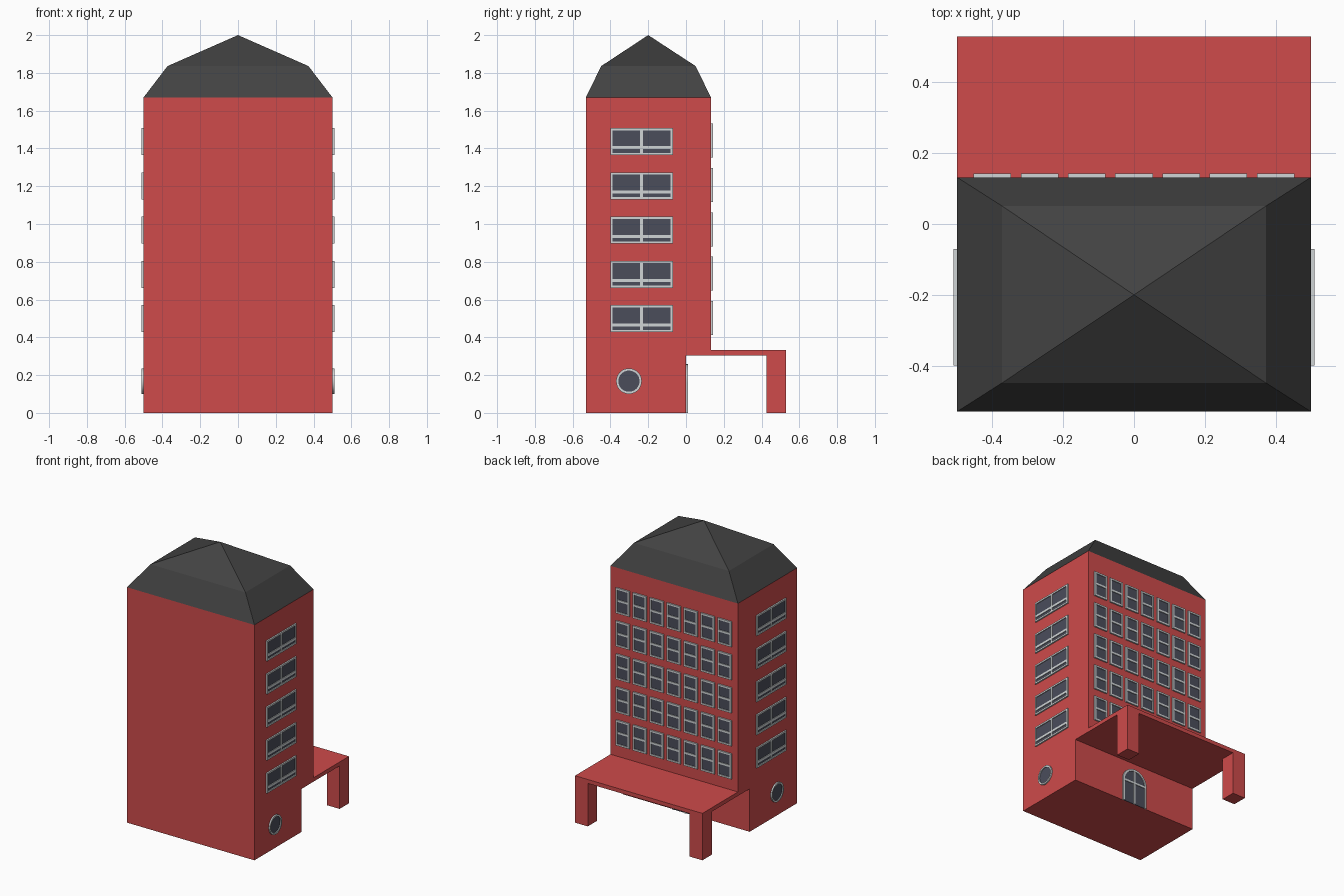
import bpy, bmesh, math

if "Cube" in bpy.data.objects:
    bpy.data.objects.remove(bpy.data.objects["Cube"])


def material(name, rgb):
    m = bpy.data.materials.new(name)
    m.diffuse_color = (*rgb, 1)
    m.use_nodes = True
    m.node_tree.nodes["Principled BSDF"].inputs["Base Color"].default_value = m.diffuse_color
    return m


RED = material("red_wall", (0.62, 0.07, 0.07))
DARK = material("dark_roof", (0.055, 0.055, 0.055))
GLASS = material("window_glass", (0.07, 0.075, 0.105))
FRAME = material("window_frame", (0.63, 0.66, 0.67))


def finish(name, bm, mat, smooth=False):
    bmesh.ops.recalc_face_normals(bm, faces=bm.faces[:])
    me = bpy.data.meshes.new(name)
    bm.to_mesh(me)
    bm.free()
    me.materials.append(mat)
    ob = bpy.data.objects.new(name, me)
    bpy.context.collection.objects.link(ob)
    if smooth:
        bpy.ops.object.select_all(action='DESELECT')
        ob.select_set(True)
        bpy.context.view_layer.objects.active = ob
        bpy.ops.object.shade_smooth_by_angle(angle=math.radians(40))
    return ob


def panel(bm, place, outline, d0, d1):
    """Solid slab with a 2D outline, from depth d0 to d1."""
    a = [bm.verts.new(place(u, v, d0)) for u, v in outline]
    b = [bm.verts.new(place(u, v, d1)) for u, v in outline]
    bm.faces.new(a)
    bm.faces.new(b)
    for i in range(len(a)):
        j = (i + 1) % len(a)
        bm.faces.new((a[i], a[j], b[j], b[i]))


def ring(bm, place, outer, inner, d0, d1, closed=True):
    """Frame between two matching outlines."""
    loops = [[bm.verts.new(place(u, v, d)) for u, v in o]
             for o, d in ((outer, d0), (outer, d1), (inner, d1), (inner, d0))]
    n = len(outer)
    for k in range(4):
        p, q = loops[k], loops[(k + 1) % 4]
        for i in range(n if closed else n - 1):
            j = (i + 1) % n
            bm.faces.new((p[i], p[j], q[j], q[i]))
    if not closed:
        for e in (0, n - 1):
            bm.faces.new([l[e] for l in loops])


def rect(u0, u1, v0, v1):
    return [(u0, v0), (u1, v0), (u1, v1), (u0, v1)]


def arc(cu, cv, r, a0, a1, n):
    return [(cu + r * math.cos(a0 + (a1 - a0) * i / n),
             cv + r * math.sin(a0 + (a1 - a0) * i / n)) for i in range(n)]


def window(fr, gl, place, u0, u1, v0, v1, bar0, bar1, mullion):
    """Rectangular window: border, cross bar, optional mullion, glass."""
    t = 0.012
    ring(fr, place, rect(u0, u1, v0, v1),
         rect(u0 + t, u1 - t, v0 + t, v1 - t), 0, 0.01)
    panel(fr, place, rect(u0 + t, u1 - t, v0 + bar0, v0 + bar1), 0, 0.009)
    if mullion:
        c = (u0 + u1) / 2
        panel(fr, place, rect(c - 0.008, c + 0.008, v0 + t, v1 - t), 0, 0.0095)
    panel(gl, place, rect(u0 + t, u1 - t, v0 + t, v1 - t), 0, 0.004)


# Tower and canopy share one side profile (y, z)
bm = bmesh.new()
profile = [(-0.53, 0), (0, 0), (0, 0.305), (0.53, 0.305), (0.53, 0.333),
           (0.132, 0.333), (0.132, 1.67), (-0.53, 1.67)]
panel(bm, lambda u, v, d: (d, u, v), profile, -0.5, 0.5)
finish("tower_and_canopy", bm, RED)

# Canopy pillars
for side, s in (("left", -1), ("right", 1)):
    bm = bmesh.new()
    panel(bm, lambda u, v, d: (s * u, v, d), rect(0.4, 0.5, 0.425, 0.53), 0, 0.305)
    finish(f"canopy_pillar_{side}", bm, RED)

# Two-pitch hipped roof
bm = bmesh.new()
low, mid = ([bm.verts.new((x, y, z)) for x, y in rect(-w, w, y0, y1)]
            for w, y0, y1, z in ((0.5, -0.53, 0.132, 1.67), (0.373, -0.449, 0.051, 1.836)))
apex = bm.verts.new((0, -0.2, 2))
for i in range(4):
    j = (i + 1) % 4
    bm.faces.new((low[i], low[j], mid[j], mid[i]))
    bm.faces.new((mid[i], mid[j], apex))
bm.faces.new(low[::-1])
finish("roof", bm, DARK)

# Side windows and porthole windows, both sides
for side, s in (("left", -1), ("right", 1)):
    def place(u, v, d):
        return (s * (0.5 + d), u, v)
    fr, gl = bmesh.new(), bmesh.new()
    for k in range(5):
        z = 0.427 + 0.2345 * k
        window(fr, gl, place, -0.4, -0.07, z, z + 0.143, 0.031, 0.047, True)
    finish(f"side_window_frames_{side}", fr, FRAME)
    finish(f"side_window_glass_{side}", gl, GLASS)
    fr, gl = bmesh.new(), bmesh.new()
    outer, inner = (arc(-0.302, 0.168, r, 0, math.tau, 32) for r in (0.068, 0.056))
    ring(fr, place, outer, inner, 0, 0.01)
    panel(gl, place, inner, 0, 0.004)
    finish(f"round_window_frame_{side}", fr, FRAME, True)
    finish(f"round_window_glass_{side}", gl, GLASS)

# Grid of back windows
fr, gl = bmesh.new(), bmesh.new()
for k in range(5):
    for i in range(-3, 4):
        x, z = i * 0.1333, 0.413 + 0.2345 * k
        window(fr, gl, lambda u, v, d: (u, 0.132 + d, v),
               x - 0.053, x + 0.053, z, z + 0.18, 0.084, 0.098, False)
finish("back_window_frames", fr, FRAME)
finish("back_window_glass", gl, GLASS)


# Arched door under the canopy
def arch(r):
    return [(r, 0)] + arc(0, 0.158, r, 0, math.pi * 17 / 16, 17) + [(-r, 0)]


def door_place(u, v, d):
    return (u, d, v)


fr, gl = bmesh.new(), bmesh.new()
ring(fr, door_place, arch(0.1), arch(0.086), 0, 0.01, closed=False)
panel(fr, door_place, rect(-0.007, 0.007, 0, 0.243), 0, 0.009)
panel(fr, door_place, rect(-0.086, 0.086, 0.15, 0.164), 0, 0.0085)
panel(gl, door_place, arch(0.086), 0, 0.004)
finish("door_frame", fr, FRAME, True)
finish("door_glass", gl, GLASS)
